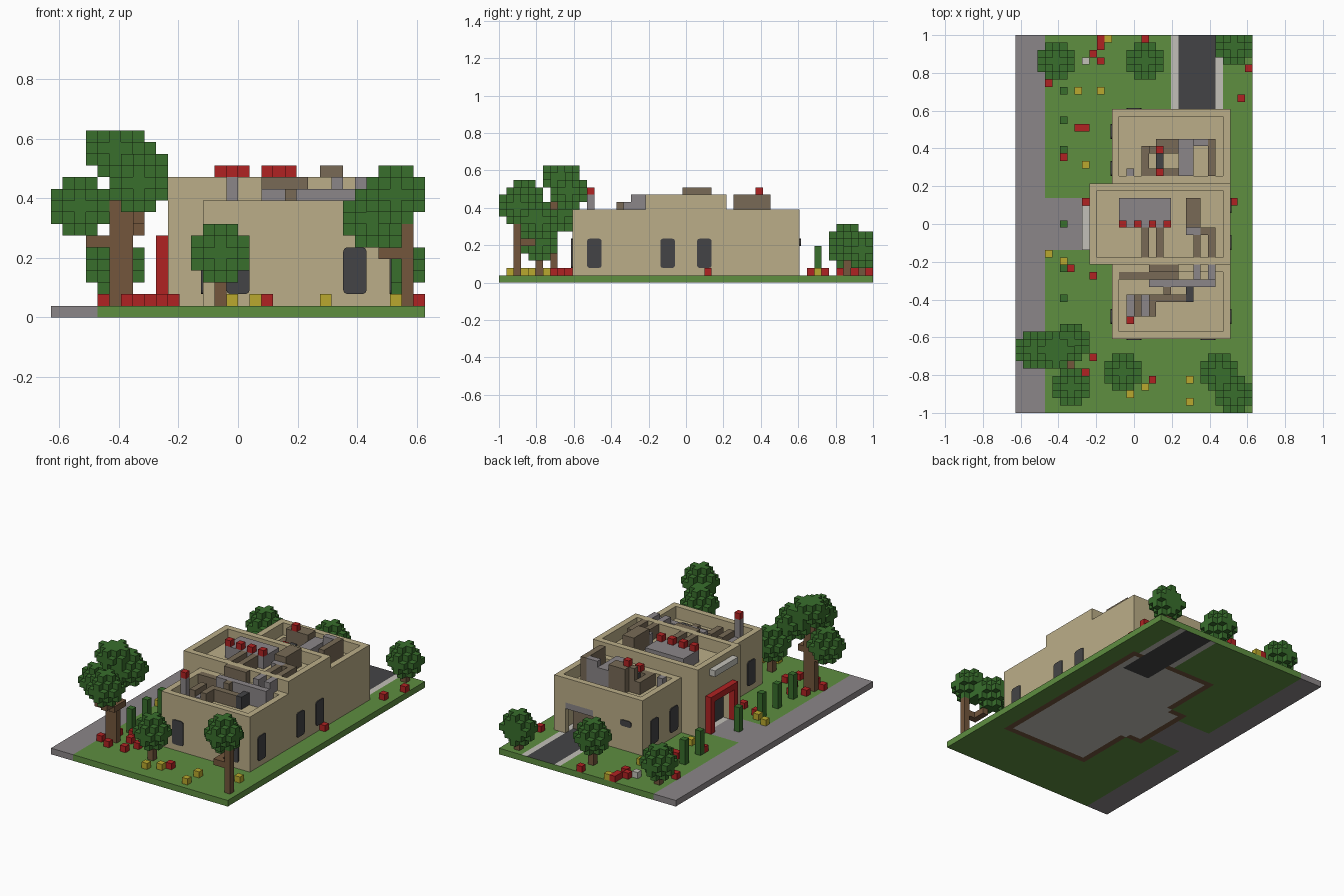
import bpy, bmesh
from itertools import product

if "Cube" in bpy.data.objects:
    bpy.data.objects.remove(bpy.data.objects["Cube"])

# Block grid: the whole site is a stack of equal cubes
NX, NY, NZ = 32, 51, 16
U = 2 / NY

# Palette as sRGB hex
PALETTE = {
    "sandstone": "bbae88", "grass": "5e8e40", "foliage": "386e2c", "red": "b02222",
    "yellow": "baa92e", "pavement": "8b8688", "asphalt": "444446", "pale_stone": "c2c0b8",
    "bark": "73563c", "weathered_wood": "786a56",
}
NAMES = list(PALETTE)


def linear(h):
    c = int(h, 16) / 255
    return ((c + .055) / 1.055) ** 2.4


def make_material(name, code):
    mat = bpy.data.materials.new(name)
    mat.use_nodes = True
    colour = [linear(code[n:n + 2]) for n in (0, 2, 4)] + [1]
    mat.diffuse_color = colour
    shader = mat.node_tree.nodes["Principled BSDF"]
    shader.inputs["Base Color"].default_value = colour
    shader.inputs["Roughness"].default_value = .9
    return mat


MATERIALS = [make_material(n, c) for n, c in PALETTE.items()]


def point(x, y, z):
    return ((x - NX / 2) * U, (y - NY / 2) * U, z * U)


def finish(bm, name, material=None):
    mesh = bpy.data.meshes.new(name)
    bm.to_mesh(mesh)
    bm.free()
    for mat in MATERIALS if material is None else [MATERIALS[NAMES.index(material)]]:
        mesh.materials.append(mat)
    obj = bpy.data.objects.new(name, mesh)
    bpy.context.collection.objects.link(obj)
    return obj


def block(x0, x1, y0, y1, z0, z1):
    return set(product(range(x0, x1), range(y0, y1), range(z0, z1)))


def build(name, cells, rule=None):
    """Skin a dictionary of cell -> colour; rule may recolour single faces."""
    bm = bmesh.new()
    verts = {}
    for cell, colour in cells.items():
        for axis, side in product(range(3), (0, 1)):
            step = [0, 0, 0]
            step[axis] = side * 2 - 1
            if tuple(a + b for a, b in zip(cell, step)) in cells:
                continue
            a, b = (axis + 1) % 3, (axis + 2) % 3
            loop = []
            for da, db in ((0, 0), (1, 0), (1, 1), (0, 1)):
                p = list(cell)
                p[axis] += side
                p[a] += da
                p[b] += db
                p = tuple(p)
                if p not in verts:
                    verts[p] = bm.verts.new(point(*p))
                loop.append(verts[p])
            face = bm.faces.new(loop if side else loop[::-1])
            shown = rule(cell, step) if rule else None
            face.material_index = NAMES.index(shown or colour)
    bmesh.ops.dissolve_limit(bm, angle_limit=.01, verts=bm.verts, edges=bm.edges,
                             delimit={"MATERIAL"})
    return finish(bm, name)


# Building blocks as x, y and height ranges
FRONT, MIDDLE, BACK = (13, 29, 10, 20, 10), (10, 29, 20, 31, 12), (13, 29, 31, 41, 10)
WINGS = FRONT, MIDDLE, BACK
footprint = set().union(*(block(*w[:4], 0, 1) for w in WINGS))


# Ground slab with pavement, path and driveway
def ground_colour(x, y):
    if x < 4 or (x < 10 and 22 <= y < 29):
        return "pavement"
    if y >= 36 and 22 <= x < 27:
        return "asphalt"
    if y >= 41 and x in (21, 27):
        return "pale_stone"
    return "grass"


def underside(cell, step):
    x, y, z = cell
    if step[2] == 0 or (x, y) == (7, 25):
        return "grass" if x > 3 and step[2] == 0 else None
    if cell in footprint and ground_colour(x, y) != "asphalt":
        rim = any((x + a, y + b, 0) not in footprint for a, b in ((1, 0), (-1, 0), (0, 1), (0, -1)))
        return "bark" if rim and step[2] < 0 else "pale_stone"
    return None


build("ground", {c: ground_colour(*c[:2]) for c in block(0, NX, 0, NY, 0, 1)}, underside)

# Hollow walls with sunken roofs behind parapets
walls = {}
for x0, x1, y0, y1, top in WINGS:
    shell = block(x0, x1, y0, y1, 1, top)
    shell -= block(x0 + 1, x1 - 1, y0 + 1, y1 - 1, 1, top - 3)
    shell -= block(x0 + 1, x1 - 1, y0 + 1, y1 - 1, top - 2, top)
    walls.update(dict.fromkeys(shell, "sandstone"))
for c in block(10, 11, 23, 28, 1, 6) | block(22, 27, 40, 41, 1, 5):
    walls.pop(c)
walls.update(dict.fromkeys(block(22, 27, 40, 41, 5, 6), "pavement"))
build("walls", walls)


def parts(name, items):
    cells = {}
    for colour, *bounds in items:
        cells.update(dict.fromkeys(block(*bounds), colour))
    return build(name, cells)


# Entrance portal, doors, canopy and garage lining
parts("entrance_portal", [("red", 9, 10, 22, 29, 6, 7), ("red", 9, 10, 22, 23, 1, 6),
                          ("red", 9, 10, 28, 29, 1, 6)])
parts("entrance_doors", [("asphalt", 11, 12, 23, 28, 1, 6)])
parts("canopy", [("pale_stone", 9, 10, 22, 28, 10, 11)])
parts("garage_door", [("weathered_wood", 22, 27, 38, 39, 1, 5)])


# Dark windows as thin plates with clipped corners
def window(name, axis, plane, start, low=2, high=6, width=2):
    bm = bmesh.new()
    across = 1 - axis
    thick = .15
    bmesh.ops.create_cube(bm, size=1)
    for v in bm.verts:
        p = [0, 0, (low + high) / 2 + v.co.z * (high - low)]
        p[axis] = plane + v.co[axis] * thick * 2
        p[across] = start + width / 2 + v.co[across] * width
        v.co = point(*p)
    corners = [e for e in bm.edges
               if abs((e.verts[0].co - e.verts[1].co)[axis]) > U * thick]
    bmesh.ops.bevel(bm, geom=corners, offset=U * .35, segments=2, profile=.5, affect="EDGES")
    finish(bm, name, "asphalt")


for n, y in enumerate((12, 22, 27)):
    window(f"right_window_{n}", 0, 29, y)
for n, y in enumerate((12, 32, 37)):
    window(f"left_window_{n}", 0, 13, y)
for n, x in enumerate((15, 25)):
    window(f"front_window_{n}", 1, 10, x)
window("back_vent", 1, 41, 15, 5, 6)

# Roof clutter: ducts, beams and lamps
GREY, WOOD = "pavement", "weathered_wood"
parts("front_roof_ducts", [
    (GREY, 15, 19, 13, 16, 8, 9), (WOOD, 16, 17, 13, 16, 8, 10), (WOOD, 18, 19, 13, 16, 8, 10),
    (GREY, 15, 16, 12, 13, 8, 12), ("red", 15, 16, 12, 13, 12, 13),
    (GREY, 18, 27, 17, 18, 8, 11), (GREY, 24, 25, 18, 20, 8, 12), (GREY, 26, 27, 18, 20, 8, 12),
    (WOOD, 14, 22, 18, 19, 8, 10), (WOOD, 18, 22, 19, 20, 8, 12), (WOOD, 14, 15, 19, 20, 8, 10),
    (WOOD, 19, 23, 15, 16, 8, 10), (WOOD, 20, 21, 16, 17, 8, 11), ("asphalt", 23, 24, 15, 17, 8, 10)])
parts("middle_roof_ducts", [
    (GREY, 14, 21, 25, 29, 10, 12), (WOOD, 17, 18, 21, 25, 10, 12), (WOOD, 19, 20, 21, 25, 10, 12),
    (WOOD, 23, 25, 25, 29, 10, 13), (GREY, 23, 25, 24, 25, 10, 12), (WOOD, 25, 27, 24, 25, 10, 12),
    (WOOD, 24, 25, 21, 24, 10, 12), (WOOD, 26, 27, 21, 24, 10, 12)])
parts("middle_roof_lamps", [("red", x, x + 1, 25, 26, 12, 13) for x in range(14, 21, 2)])
parts("back_roof_ducts", [
    (WOOD, 17, 18, 31, 36, 8, 10), (WOOD, 18, 22, 35, 36, 8, 12), (WOOD, 19, 22, 36, 37, 8, 12),
    (GREY, 22, 24, 32, 37, 8, 11), (WOOD, 26, 27, 32, 37, 8, 12), (GREY, 24, 26, 36, 37, 8, 12),
    (WOOD, 18, 22, 31, 33, 8, 10), ("asphalt", 19, 20, 33, 35, 8, 10), (GREY, 15, 16, 31, 33, 8, 10),
    ("red", 19, 20, 32, 33, 10, 11), ("red", 19, 20, 35, 36, 12, 13)])

# Trees: round crowns clipped by the plot, on block trunks
RADIUS_SQ = 5


def crown(x, y, z):
    ball = block(x - 2, x + 3, y - 2, y + 3, z - 2, z + 3)
    return {c for c in ball
            if (c[0] - x) ** 2 + (c[1] - y) ** 2 + (c[2] - z) ** 2 <= RADIUS_SQ
            and c[0] < NX and c[1] < NY and c[2] < NZ}


def tree(name, crowns, trunks):
    cells = {}
    for bounds in trunks:
        cells.update(dict.fromkeys(block(*bounds), "bark"))
    for centre in crowns:
        cells.update(dict.fromkeys(crown(*centre), "foliage"))
    build(name, cells)


tree("large_tree", [(2, 8, 9), (5, 8, 14), (7, 9, 12), (7, 3, 11)],
     [(5, 7, 7, 8, 1, 12), (3, 5, 7, 8, 6, 7), (7, 8, 5, 8, 7, 8), (7, 8, 3, 5, 8, 10)])
tree("corner_tree", [(27, 5, 8), (29, 2, 10)],
     [(30, 31, 2, 3, 1, 9), (28, 30, 2, 3, 5, 6), (28, 29, 3, 5, 5, 6)])
for n, (x, y, z) in enumerate([(14, 5, 5), (5, 47, 4), (17, 47, 5), (29, 49, 4)]):
    tree(f"small_tree_{n}", [(x, y, z)], [(x, x + 1, y, y + 1, 1, z)])

# Hedge posts along the path side
parts("hedge_posts", [("foliage", 6, 7, y, y + 1, 1, 5) for y in (11, 15, 19, 25, 35, 39, 43)])

# Flower beds
RED_SPOTS = [(10, 7), (18, 4), (7, 19), (10, 18), (6, 34), (8, 38), (9, 38), (4, 44), (10, 48),
             (11, 49), (11, 47), (17, 50), (30, 42), (31, 46), (29, 28), (4, 6), (5, 9), (6, 5),
             (8, 8), (9, 5), (7, 10), (11, 50)]
YELLOW_SPOTS = [(4, 21), (6, 20), (9, 33), (8, 43), (11, 43), (12, 50), (23, 4), (23, 1),
                (17, 3), (15, 2), (29, 6)]
for name, colour, spots in (("red_flowers", "red", RED_SPOTS),
                            ("yellow_flowers", "yellow", YELLOW_SPOTS),
                            ("pale_flower", "pale_stone", [(9, 47)])):
    build(name, {(x, y, 1): colour for x, y in spots})
